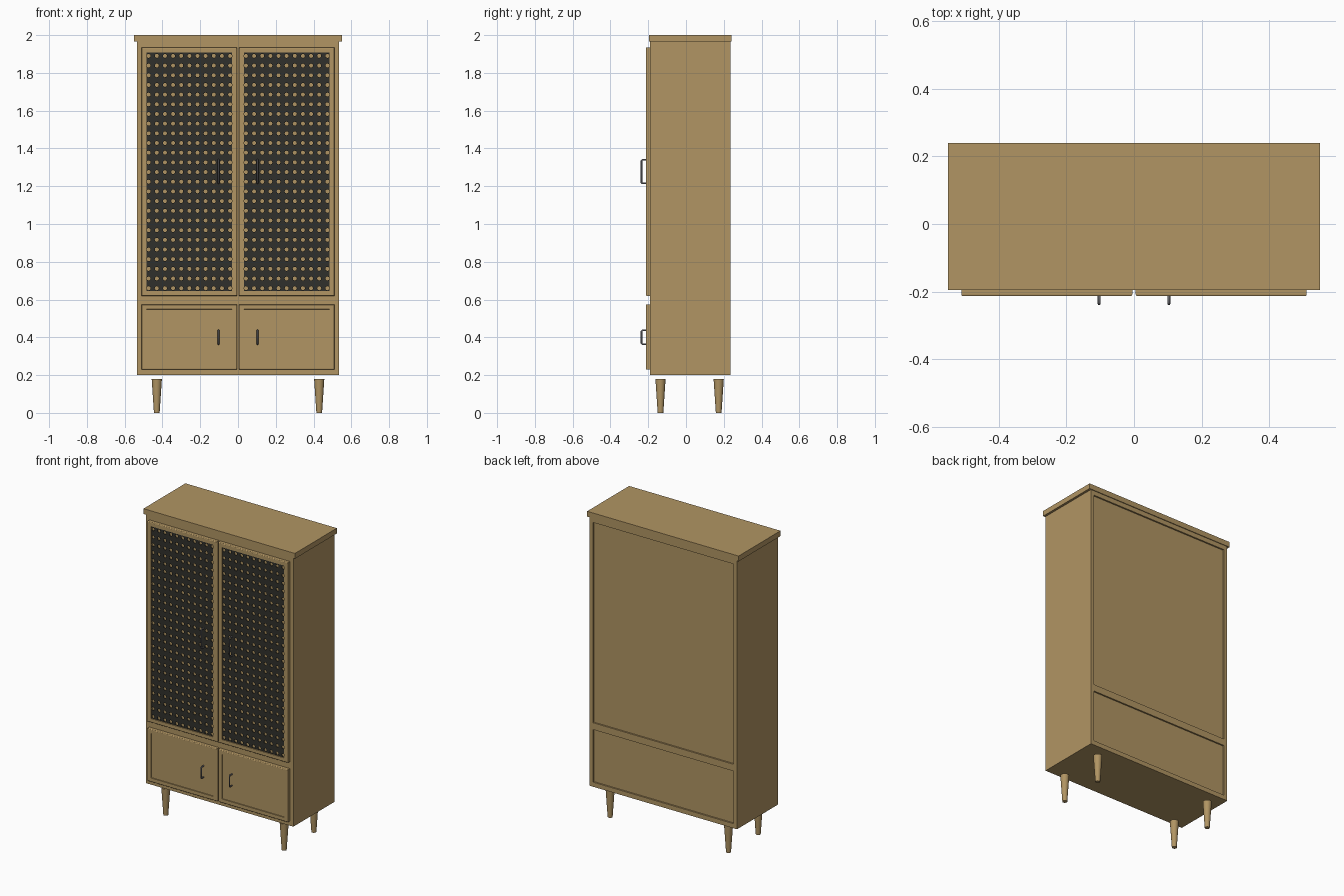
import bpy, bmesh, math
from mathutils import Vector

cube = bpy.data.objects.get("Cube")
if cube:
    bpy.data.objects.remove(cube, do_unlink=True)


def material(name, rgb):
    m = bpy.data.materials.new(name)
    m.use_nodes = True
    m.diffuse_color = (*rgb, 1)
    m.node_tree.nodes["Principled BSDF"].inputs["Base Color"].default_value = (*rgb, 1)
    return m


WOOD = material("oak wood", (0.44, 0.3, 0.125))
DARK = material("dark weave", (0.03, 0.03, 0.025))
METAL = material("grey metal", (0.17, 0.17, 0.19))


def add_object(name, bm, mat):
    bmesh.ops.recalc_face_normals(bm, faces=bm.faces)
    mesh = bpy.data.meshes.new(name)
    bm.to_mesh(mesh)
    bm.free()
    mesh.materials.append(mat)
    ob = bpy.data.objects.new(name, mesh)
    bpy.context.collection.objects.link(ob)
    return ob


def box_mesh(low, high):
    low, high = Vector(low), Vector(high)
    bm = bmesh.new()
    bmesh.ops.create_cube(bm, size=1)
    for v in bm.verts:
        v.co = (low + high) / 2 + v.co * (high - low)
    return bm


def box(name, low, high, mat=WOOD):
    return add_object(name, box_mesh(low, high), mat)


# Carcass with two shallow recessed panels in the back
body = box("cabinet_body", (-0.535, -0.19, 0.2), (0.535, 0.235, 1.965))
for name, z0, z1 in (("lower", 0.23, 0.575), ("upper", 0.62, 1.935)):
    cutter = box(name + "_back_cutter", (-0.51, 0.225, z0), (0.51, 0.3, z1))
    cutter.hide_render = True
    cutter.hide_set(True)
    cut = body.modifiers.new(name + " back panel", "BOOLEAN")
    cut.operation = "DIFFERENCE"
    cut.object = cutter
    cut.solver = "EXACT"

# Overhanging top board
box("top_board", (-0.55, -0.195, 1.965), (0.55, 0.24, 2))


# Framed door: rounded front edge, then a recessed centre
def door(name, x0, x1, z0, z1, recess):
    bm = box_mesh((x0, -0.213, z0), (x1, -0.189, z1))
    front = min(bm.faces, key=lambda f: f.calc_center_median().y)
    bmesh.ops.bevel(bm, geom=list(front.edges), offset=0.005, segments=3,
                    profile=0.5, affect="EDGES")
    front = max(bm.faces, key=lambda f: f.calc_area() * (f.normal.y < -0.99))
    bmesh.ops.inset_region(bm, faces=[front], thickness=0.03)
    bmesh.ops.inset_region(bm, faces=[front], thickness=0.0005, depth=-recess)
    return add_object(name, bm, WOOD)


# Woven sheet: a grid of square cells, each with a round hole
def weave(name, x0, x1, z0, z1, cols=10, rows=24):
    bm = bmesh.new()
    dx, dz = (x1 - x0) / cols, (z1 - z0) / rows
    for i in range(cols + 1):
        for j in range(rows + 1):
            cx, cz = x0 + i * dx, z0 + j * dz
            inner, outer = [], []
            for k in range(8):
                c, s = math.cos(k * math.pi / 4), math.sin(k * math.pi / 4)
                big = max(abs(c), abs(s))
                inner.append(bm.verts.new((cx + 0.011 * c, -0.205, cz + 0.011 * s)))
                # Border cells stop inside the door frame
                outer.append(bm.verts.new((cx + c / big * dx / 2, -0.205,
                                           cz + s / big * dz / 2)))
            for k in range(8):
                n = (k + 1) % 8
                bm.faces.new((inner[k], inner[n], outer[n], outer[k]))
    bmesh.ops.remove_doubles(bm, verts=bm.verts, dist=0.0005)
    ob = add_object(name, bm, DARK)
    solid = ob.modifiers.new("thickness", "SOLIDIFY")
    solid.thickness = 0.004
    solid.offset = 0


# U-shaped pull with softened corners
def handle(name, x, z0, z1):
    curve = bpy.data.curves.new(name, "CURVE")
    curve.dimensions = "3D"
    curve.bevel_depth = 0.0045
    curve.bevel_resolution = 2
    curve.use_fill_caps = True
    out, r = -0.2355, 0.005
    path = [(-0.21, z0), (out + r, z0), (out, z0 + r),
            (out, z1 - r), (out + r, z1), (-0.21, z1)]
    spline = curve.splines.new("POLY")
    spline.points.add(len(path) - 1)
    for p, (y, z) in zip(spline.points, path):
        p.co = (x, y, z, 1)
    curve.materials.append(METAL)
    bpy.context.collection.objects.link(bpy.data.objects.new(name, curve))


# Doors, weave and handles on each side
for side, s in (("left", 1), ("right", -1)):
    x0, x1 = sorted((0.005 * s, 0.51 * s))
    door(side + "_upper_door", x0, x1, 0.62, 1.935, 0.014)
    door(side + "_lower_door", x0, x1, 0.23, 0.575, 0.006)
    weave(side + "_woven_panel", x0 + 0.037, x1 - 0.037, 0.66, 1.89)
    handle(side + "_upper_handle", 0.103 * s, 1.215, 1.34)
    handle(side + "_lower_handle", 0.103 * s, 0.363, 0.437)

    # Tapered round legs
    for end, y in (("front", -0.135), ("back", 0.173)):
        bm = bmesh.new()
        bmesh.ops.create_cone(bm, cap_ends=True, segments=24, radius1=0.015,
                              radius2=0.027, depth=0.18)
        bmesh.ops.translate(bm, verts=bm.verts, vec=(0.43 * s, y, 0.09))
        leg = add_object(f"{end}_{side}_leg", bm, WOOD)
        bpy.ops.object.select_all(action="DESELECT")
        leg.select_set(True)
        bpy.context.view_layer.objects.active = leg
        bpy.ops.object.shade_smooth_by_angle()
